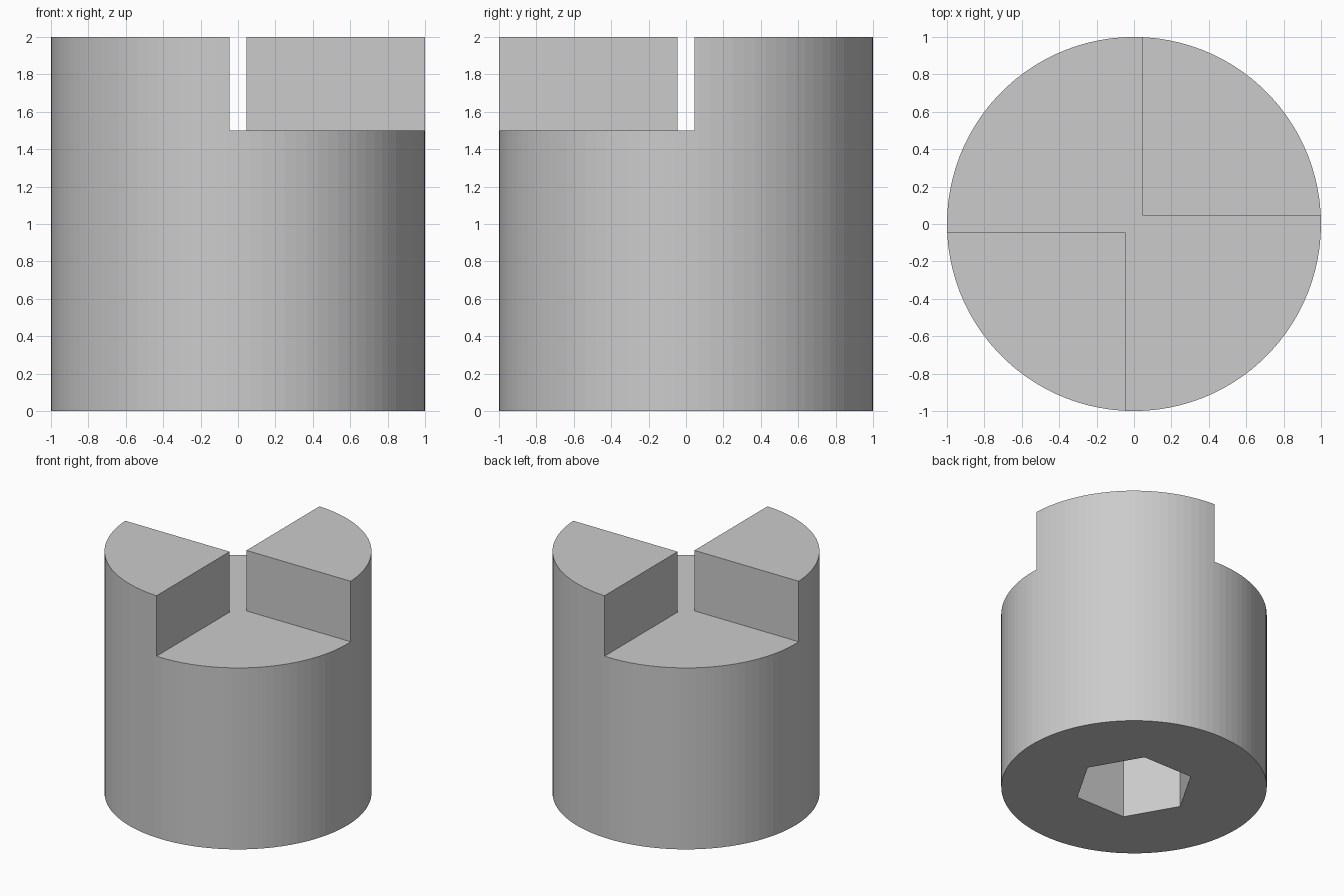
import bpy
import bmesh
from math import cos, sin, tau

cube = bpy.data.objects.get("Cube")
if cube:
    bpy.data.objects.remove(cube, do_unlink=True)

SIDES = 100      # facets round the body
GAP = 0.0455     # half the clearance between the two jaws
STEP = 1.5       # height of the floor between the jaws
SOCKET_R = 0.4545
SOCKET_DEPTH = 0.9

grey = bpy.data.materials.new("light_grey")
grey.use_nodes = True
colour = (0.6, 0.6, 0.6, 1)
grey.diffuse_color = colour
grey.node_tree.nodes["Principled BSDF"].inputs["Base Color"].default_value = colour


def ring(radius, sides):
    return [(radius * cos(tau * i / sides), radius * sin(tau * i / sides))
            for i in range(sides)]


def prism(name, outline, bottom, top):
    """Extrude a flat outline between two heights."""
    bm = bmesh.new()
    base = bm.faces.new([bm.verts.new((x, y, bottom)) for x, y in outline])
    lifted = bmesh.ops.extrude_face_region(bm, geom=[base], use_keep_orig=True)["geom"]
    for v in lifted:
        if isinstance(v, bmesh.types.BMVert):
            v.co.z = top
    bmesh.ops.recalc_face_normals(bm, faces=bm.faces)
    mesh = bpy.data.meshes.new(name)
    bm.to_mesh(mesh)
    bm.free()
    mesh.materials.append(grey)
    obj = bpy.data.objects.new(name, mesh)
    bpy.context.collection.objects.link(obj)
    return obj


def cut(target, cutter):
    """Subtract the cutter for good, then drop it."""
    cutter.hide_render = True
    mod = target.modifiers.new("cut", "BOOLEAN")
    mod.operation = "DIFFERENCE"
    mod.solver = "EXACT"
    mod.object = cutter
    bpy.context.view_layer.objects.active = target
    bpy.ops.object.modifier_apply(modifier=mod.name)
    bpy.data.objects.remove(cutter, do_unlink=True)


# Round coupling body
body = prism("coupling_body", ring(1, SIDES), 0, 2)

# Two open quadrants, overlapping in the middle, leave two opposite jaws
half = [(-GAP, -GAP), (-GAP, -2), (2, -2), (2, GAP)]
outline = half + [(-x, -y) for x, y in half]
cut(body, prism("jaw_cutter", outline, STEP, 3))

# Hexagonal blind socket in the underside
cut(body, prism("socket_cutter", ring(SOCKET_R, 6), -1, SOCKET_DEPTH))
